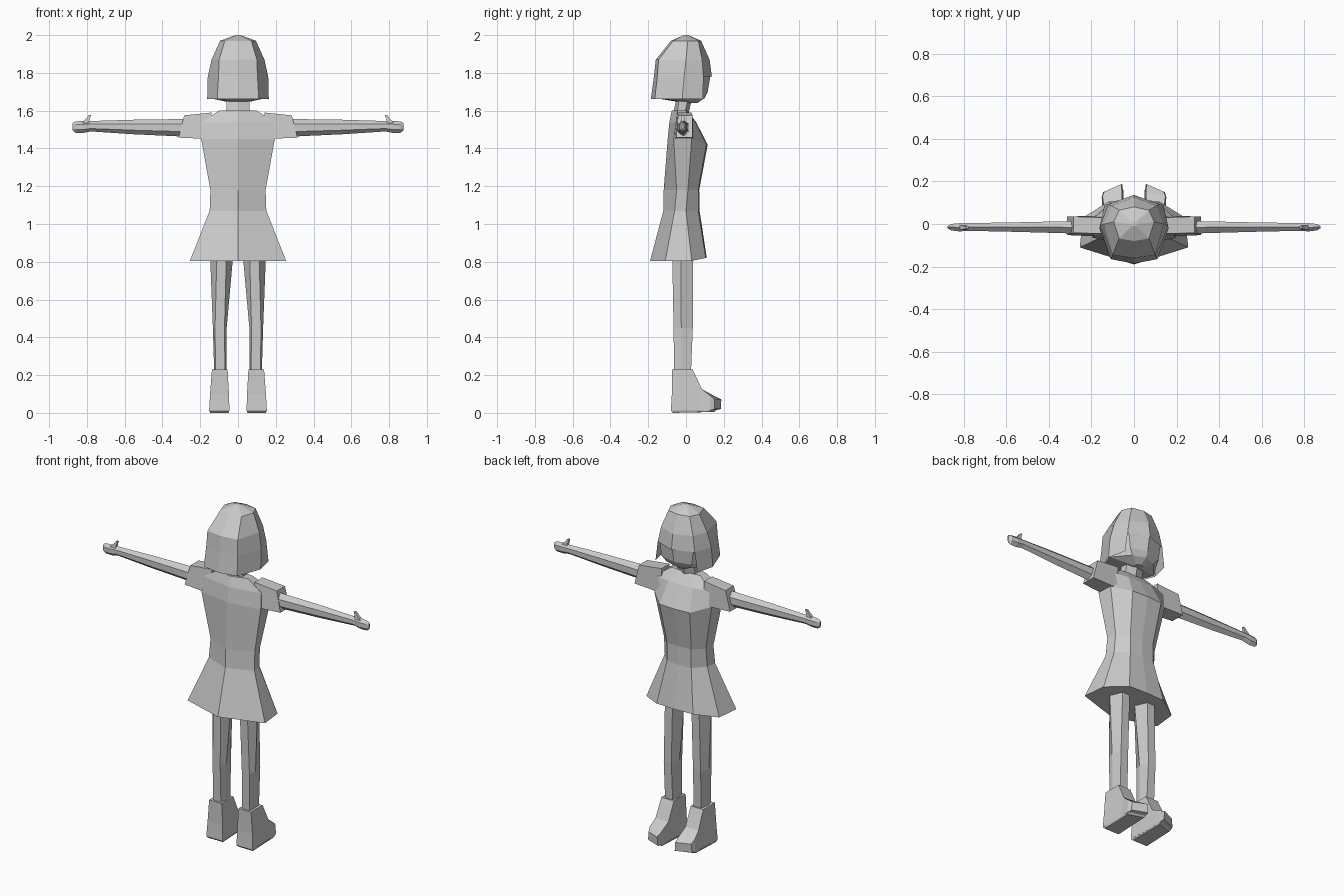
import bpy, bmesh


def loft(name, rings, mirror=False, cap_start=True, cap_end=True, closed=True):
    """Skin a list of equal-length point rings into a flat-shaded mesh."""
    bm = bmesh.new()
    vs = [[bm.verts.new(p) for p in r] for r in rings]
    n = len(rings[0])
    for a, b in zip(vs, vs[1:]):
        for i in range(n if closed else n - 1):
            j = (i + 1) % n
            bm.faces.new((a[i], a[j], b[j], b[i]))
    if cap_start:
        bm.faces.new(vs[0])
    if cap_end:
        bm.faces.new(vs[-1])
    bmesh.ops.remove_doubles(bm, verts=bm.verts, dist=0.0005)
    bmesh.ops.recalc_face_normals(bm, faces=bm.faces)
    me = bpy.data.meshes.new(name)
    bm.to_mesh(me)
    bm.free()
    ob = bpy.data.objects.new(name, me)
    bpy.context.collection.objects.link(ob)
    if mirror:
        m = ob.modifiers.new("Mirror", 'MIRROR')
        m.use_mirror_merge = False
    return ob


def sym(z, *half, front_z=None):
    """Half outline from back centre to front centre -> full ring."""
    pts = [(x, y, z) for x, y in half]
    if front_z is not None:
        pts[-2:] = [(x, y, front_z) for x, y, _ in pts[-2:]]
    return pts + [(-x, y, pz) for x, y, pz in reversed(pts[1:-1])]


def box_z(z, x0, x1, y0, y1):
    return [(x0, y0, z), (x1, y0, z), (x1, y1, z), (x0, y1, z)]


# Dress: flared skirt, narrow waist, chest and shoulders
loft("dress", [
    sym(.805, (0, -.19), (.255, -.11), (.24, .03), (.12, .105), (0, .11), front_z=.82),
    sym(1.07, (0, -.12), (.15, -.06), (.14, .0), (.08, .065), (0, .072)),
    sym(1.18, (0, -.118), (.146, -.05), (.138, .01), (.08, .065), (0, .07)),
    sym(1.45, (0, -.097), (.195, -.065), (.19, .03), (.1, .108), (0, .115), front_z=1.42),
    sym(1.54, (0, -.088), (.19, -.052), (.185, .03), (.08, .05), (0, .053)),
    sym(1.6, (0, -.075), (.1, -.045), (.095, .0), (.05, .005), (0, .007)),
])

# Neck, leaning forward
loft("neck", [
    sym(1.57, (0, -.07), (.062, -.05), (.06, -.01), (0, .01)),
    sym(1.7, (0, -.045), (.058, -.03), (.055, .02), (0, .04)),
])

# Head with receding chin, just inside the hair
loft("head", [
    sym(1.8, (0, -.15), (.1, -.135), (.15, -.01), (.112, .09), (0, .132)),
    sym(1.7, (0, -.17), (.103, -.145), (.153, -.02), (.1, .088), (0, .115)),
    sym(1.668, (0, -.175), (.105, -.15), (.155, -.02), (.075, .075), (0, .1)),
    sym(1.64, (0, .0), (.02, .01), (.03, .03), (.025, .05), (0, .06)),
])

# Hair: domed cap with a fringe
bangs = sym(1.78, (0, -.17), (.103, -.152), (.16, -.01), (.122, .092), (0, .137))
loft("hair_cap", [
    bangs,
    sym(1.87, (0, -.16), (.1, -.145), (.14, .0), (.105, .085), (0, .125)),
    sym(1.97, (0, -.08), (.07, -.068), (.095, .01), (.07, .065), (0, .08)),
    sym(2.0, (0, -.01), (.01, -.01), (.012, .0), (.01, .01), (0, .012)),
], cap_start=False)

# Hair: hanging bob around the sides and back, open at the face
low = sym(1.663, (0, -.186), (.11, -.165), (.163, -.02), (.138, .09), (0, .1))
order = [5, 6, 7, 0, 1, 2, 3]
loft("hair_bob", [[r[i] for i in order] for r in (bangs, low)],
     cap_start=False, cap_end=False, closed=False)

# Short sleeves
loft("sleeve", [
    [(.14, -.06, 1.45), (.14, .04, 1.45), (.14, .03, 1.59), (.14, -.045, 1.59)],
    [(.315, -.052, 1.457), (.315, .035, 1.457), (.285, .035, 1.575), (.285, -.042, 1.575)],
], mirror=True)


def arm_ring(x, y0, y1, z0, z1):
    ym, h = (y0 + y1) / 2, (z1 - z0) * .28
    return [(x, ym, z0), (x, y1, z0 + h), (x, y1, z1 - h),
            (x, ym, z1), (x, y0, z1 - h), (x, y0, z0 + h)]


# Arms ending in mitten hands
loft("arm", [arm_ring(*r) for r in (
    (.27, -.045, .014, 1.462, 1.556), (.55, -.037, .008, 1.475, 1.552),
    (.78, -.032, .004, 1.49, 1.545), (.82, -.035, .004, 1.482, 1.546),
    (.86, -.03, .0, 1.483, 1.543), (.876, -.02, -.01, 1.495, 1.535))], mirror=True)

# Thumbs
loft("thumb", [
    box_z(1.535, .79, .825, -.027, -.006),
    box_z(1.557, .785, .805, -.025, -.008),
    box_z(1.576, .778, .79, -.022, -.01),
], mirror=True)


def leg_ring(z, x0, x1, y0, y1):
    xm, ym = (x0 + x1) / 2, (y0 + y1) / 2
    return [(xm - .025, y0, z), (xm + .025, y0, z), (x1, ym - .01, z),
            (xm + .025, y1, z), (xm - .025, y1, z), (x0, ym - .01, z)]


# Legs
loft("leg", [leg_ring(*r) for r in (
    (.18, .062, .125, -.062, .025), (.45, .06, .133, -.066, .036),
    (.84, .025, .148, -.073, .038))], mirror=True)

# Boot: ankle shaft running down into the foot, then forward to the toe
loft("boot", [
    box_z(.23, .055, .138, -.075, .035),
    [(.048, -.075, .1), (.148, -.075, .1), (.142, .085, .125), (.056, .085, .125)],
    [(.045, -.08, .01), (.153, -.08, .01), (.148, .08, .01), (.05, .08, .01)],
], mirror=True)
loft("boot_toe", [
    [(.05, .07, .01), (.148, .07, .01), (.142, .085, .125), (.056, .085, .125)],
    [(.05, .14, .012), (.152, .125, .012), (.148, .13, .09), (.056, .15, .09)],
    [(.055, .185, .02), (.145, .15, .02), (.14, .152, .07), (.06, .187, .072)],
], mirror=True)
# Boot soles
loft("boot_sole", [
    [(.05, -.07, 0), (.148, -.07, 0), (.146, .12, .005), (.055, .15, .005)],
    [(.045, -.08, .012), (.153, -.08, .012), (.15, .13, .014), (.05, .16, .014)],
], mirror=True)
